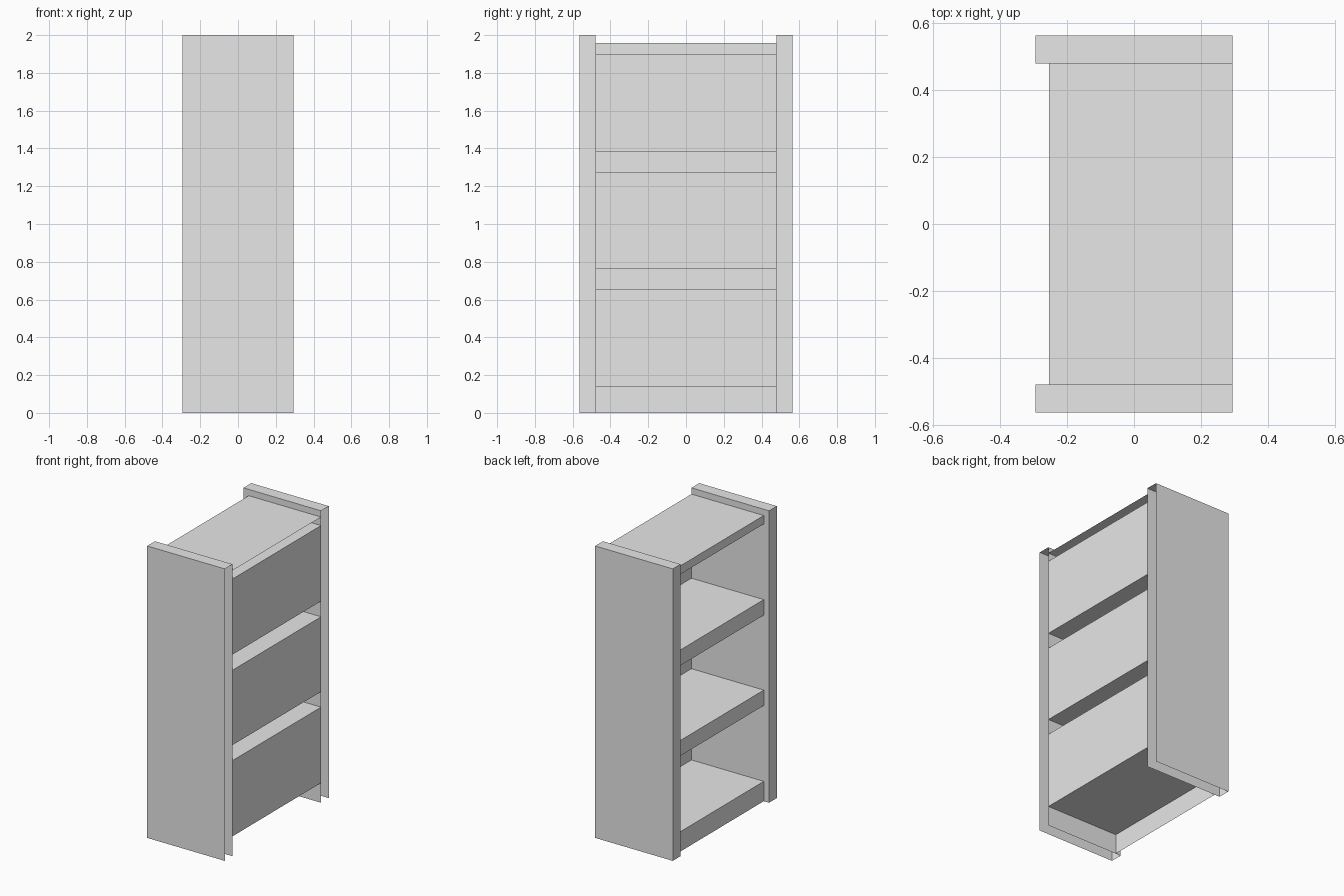
import bpy, bmesh
from mathutils import Vector

if "Cube" in bpy.data.objects:
    bpy.data.objects.remove(bpy.data.objects["Cube"], do_unlink=True)

grey = bpy.data.materials.new("plain_grey")
grey.use_nodes = True
grey.diffuse_color = (0.8, 0.8, 0.8, 1)
grey.node_tree.nodes["Principled BSDF"].inputs["Base Color"].default_value = (0.8, 0.8, 0.8, 1)

BACK, FRONT, SHELF_FRONT = 0.294, -0.294, -0.254   # depth positions along x
INNER, OUTER = 0.479, 0.563                        # side panel faces along y
HEIGHT = 2.0

AXES = {"+x": (1, 0, 0), "-x": (-1, 0, 0), "+y": (0, 1, 0),
        "-y": (0, -1, 0), "+z": (0, 0, 1), "-z": (0, 0, -1)}


def open_box(name, low, high, open_sides):
    """Box between two corners, with the named sides left open."""
    low, high = Vector(low), Vector(high)
    bm = bmesh.new()
    bmesh.ops.create_cube(bm, size=1)
    bm.normal_update()
    drop = [f for f in bm.faces
            if any(f.normal.dot(Vector(AXES[s])) > 0.9 for s in open_sides)]
    bmesh.ops.delete(bm, geom=drop, context="FACES")
    for v in bm.verts:
        v.co = (low + high) / 2 + v.co * (high - low)
    mesh = bpy.data.meshes.new(name)
    bm.to_mesh(mesh)
    bm.free()
    mesh.materials.append(grey)
    obj = bpy.data.objects.new(name, mesh)
    bpy.context.collection.objects.link(obj)
    return obj


# Tall side panels, hollow and open at the rear edge and the bottom
open_box("side_panel_near", (FRONT, -OUTER, 0), (BACK, -INNER, HEIGHT), ("+x", "-z"))
open_box("side_panel_far", (FRONT, INNER, 0), (BACK, OUTER, HEIGHT), ("+x", "-z"))

# Shelf boards between the panels, open at the rear and where they meet the panels
boards = [("base_shelf", 0, 0.136), ("lower_shelf", 0.655, 0.761),
          ("upper_shelf", 1.274, 1.381), ("top_board", 1.899, 1.957)]
for name, bottom, top in boards:
    gaps = ["+x", "+y", "-y"]
    if bottom == 0:
        gaps.append("-z")
    open_box(name, (SHELF_FRONT, -INNER, bottom), (BACK, INNER, top), gaps)

# Thin back sheets closing each bay between neighbouring boards
for below, above in zip(boards, boards[1:]):
    open_box("back_sheet_above_" + below[0], (BACK, -INNER, below[2]),
             (BACK, INNER, above[1]), ("+x", "+y", "-y", "+z", "-z"))
